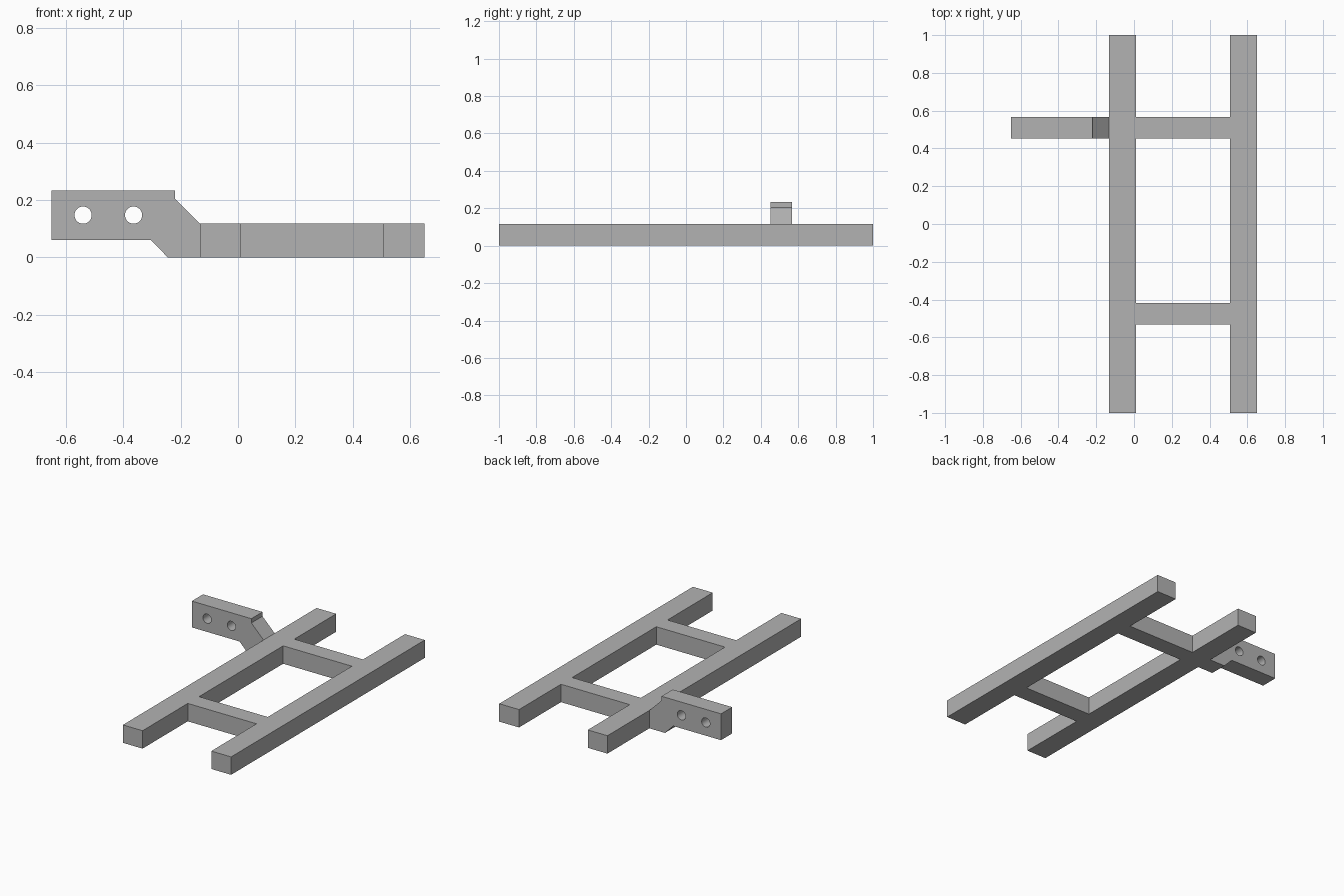
import bpy, bmesh, math
from mathutils import Vector

cube = bpy.data.objects.get("Cube")
if cube:
    bpy.data.objects.remove(cube, do_unlink=True)

# One plain grey for the whole structure
grey = bpy.data.materials.new("plain_grey")
grey.use_nodes = True
colour = (0.45, 0.45, 0.45, 1)
grey.diffuse_color = colour
grey.node_tree.nodes["Principled BSDF"].inputs["Base Color"].default_value = colour

HEIGHT = 0.117
BACK_BAR = (0.452, 0.567)
FRONT_BAR = (-0.533, -0.417)


def finish(name, bm):
    bmesh.ops.recalc_face_normals(bm, faces=bm.faces)
    mesh = bpy.data.meshes.new(name)
    bm.to_mesh(mesh)
    bm.free()
    mesh.materials.append(grey)
    obj = bpy.data.objects.new(name, mesh)
    bpy.context.collection.objects.link(obj)
    return obj


def extrude_all(bm, offset):
    result = bmesh.ops.extrude_face_region(bm, geom=bm.faces[:])
    verts = [g for g in result["geom"] if isinstance(g, bmesh.types.BMVert)]
    bmesh.ops.translate(bm, verts=verts, vec=Vector(offset))


# Ladder frame: two rails and two crossbars in one solid
bm = bmesh.new()
xs = (-0.132, 0.01, 0.507, 0.65)
ys = (-1, *FRONT_BAR, *BACK_BAR, 1)
grid = [[bm.verts.new((x, y, 0)) for y in ys] for x in xs]
for i in range(len(xs) - 1):
    for j in range(len(ys) - 1):
        if i != 1 or j % 2 == 1:
            bm.faces.new((grid[i][j], grid[i + 1][j], grid[i + 1][j + 1], grid[i][j + 1]))
bmesh.ops.delete(bm, geom=[v for v in bm.verts if not v.link_faces], context="VERTS")
extrude_all(bm, (0, 0, HEIGHT))
finish("ladder_frame", bm)

# Raised side bracket, cut from a stepped profile
profile = [(-0.65, 0.061), (-0.305, 0.061), (-0.245, 0), (-0.132, 0),
           (-0.132, HEIGHT), (-0.22, 0.205), (-0.22, 0.233), (-0.65, 0.233)]
bm = bmesh.new()
bm.faces.new([bm.verts.new((x, BACK_BAR[0], z)) for x, z in profile])
extrude_all(bm, (0, BACK_BAR[1] - BACK_BAR[0], 0))
bracket = finish("side_bracket", bm)

# Two round bolt holes through the bracket
for x in (-0.54, -0.364):
    bpy.ops.mesh.primitive_cylinder_add(vertices=32, radius=0.03, depth=0.3,
                                        location=(x, sum(BACK_BAR) / 2, 0.147),
                                        rotation=(math.pi / 2, 0, 0))
    cutter = bpy.context.object
    cutter.name = "hole_cutter"
    cutter.hide_render = True
    cutter.data.materials.append(grey)
    cut = bracket.modifiers.new("bolt_hole", "BOOLEAN")
    cut.operation = "DIFFERENCE"
    cut.solver = "EXACT"
    cut.object = cutter
    bpy.context.view_layer.objects.active = bracket
    bpy.ops.object.modifier_apply(modifier=cut.name)
    bpy.data.objects.remove(cutter, do_unlink=True)

# Round hole walls, crisp edges elsewhere
bpy.ops.object.select_all(action="DESELECT")
bracket.select_set(True)
bpy.context.view_layer.objects.active = bracket
bpy.ops.object.shade_smooth_by_angle(angle=math.radians(30))
